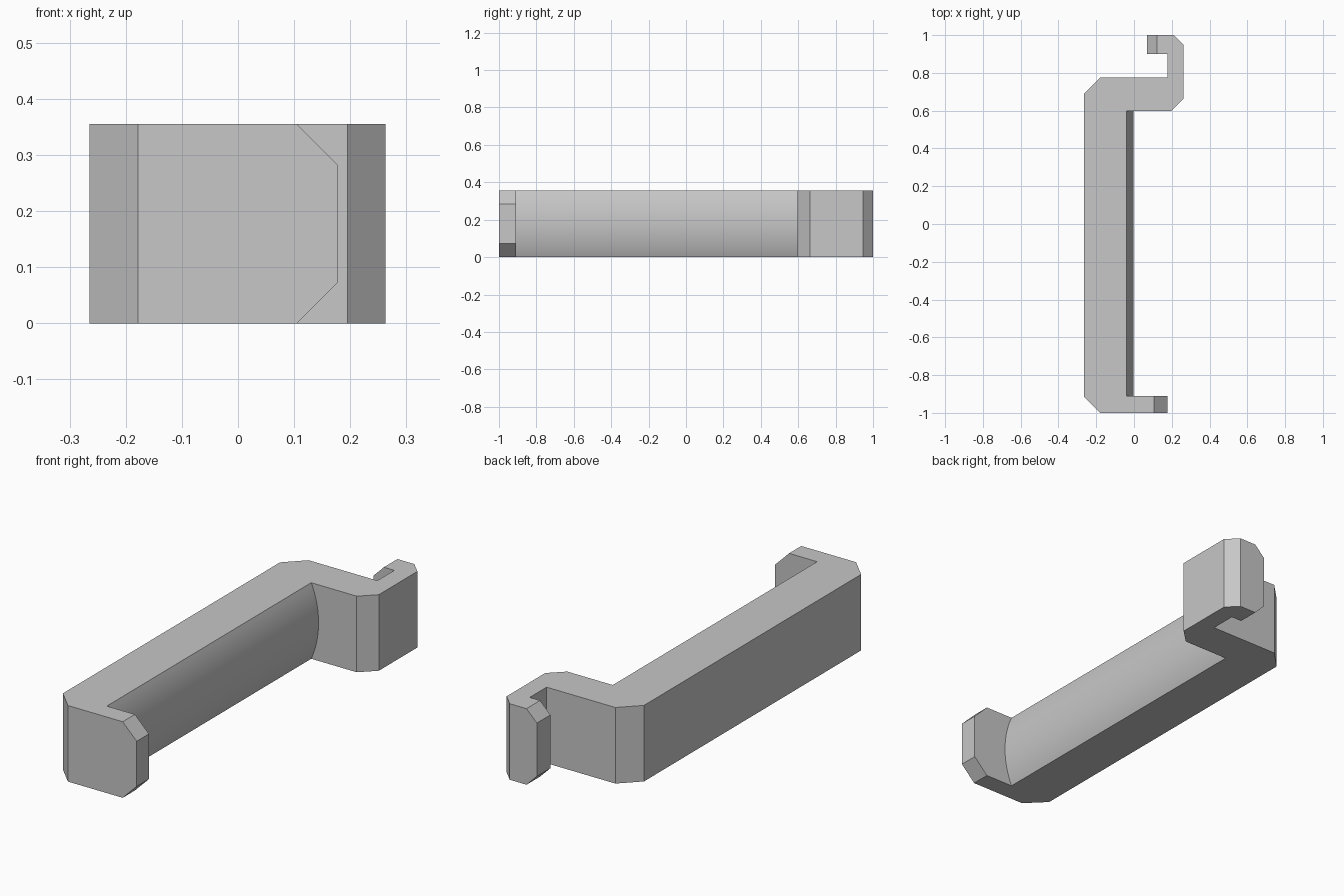
import bpy, bmesh, math

cube = bpy.data.objects.get("Cube")
if cube:
    bpy.data.objects.remove(cube, do_unlink=True)

HEIGHT = 0.355
GRIP_X, GRIP_FRONT, GRIP_BACK = -0.04, -0.91, 0.597
BULGE = 0.038
TIP_FRONT, TIP_BACK = 0.177, 0.07

# One plain grey material
grey = bpy.data.materials.new("light grey")
grey.use_nodes = True
colour = (0.57, 0.57, 0.57, 1)
grey.diffuse_color = colour
grey.node_tree.nodes["Principled BSDF"].inputs["Base Color"].default_value = colour

# Outline of the clip, seen from above
outline = [
    (-0.178, -1), (TIP_FRONT, -1), (TIP_FRONT, GRIP_FRONT),
    (GRIP_X, GRIP_FRONT), (GRIP_X, GRIP_BACK),
    (0.195, GRIP_BACK), (0.263, 0.663), (0.263, 0.947), (0.21, 1),
    (TIP_BACK, 1), (TIP_BACK, 0.9), (0.177, 0.9), (0.177, 0.775),
    (-0.178, 0.775), (-0.265, 0.688), (-0.265, -0.913),
]

bm = bmesh.new()
base = bm.faces.new([bm.verts.new((x, y, 0)) for x, y in outline])
raised = bmesh.ops.extrude_face_region(bm, geom=[base])["geom"]
bmesh.ops.translate(bm, vec=(0, 0, HEIGHT),
                    verts=[v for v in raised if isinstance(v, bmesh.types.BMVert)])
bmesh.ops.recalc_face_normals(bm, faces=bm.faces[:])


def near(a, b):
    return abs(a - b) < 1e-4


def chamfer_tip(x, size, y_test):
    """Chamfer the top and bottom edges of a hook's end face."""
    edges = [e for e in bm.edges
             if all(near(v.co.x, x) and y_test(v.co.y) for v in e.verts)
             and near(e.verts[0].co.z, e.verts[1].co.z)]
    bmesh.ops.bevel(bm, geom=edges, offset=size, offset_type='OFFSET',
                    segments=1, profile=0.5, affect='EDGES')


chamfer_tip(TIP_FRONT, 0.072, lambda y: y < -0.9)
chamfer_tip(TIP_BACK, 0.053, lambda y: y > 0.85)

# Rounded inner face: divide it along its length, then push it out to an arc
ends = [e for e in bm.edges
        if all(near(v.co.x, GRIP_X) for v in e.verts)
        and near(e.verts[0].co.y, e.verts[1].co.y)]
bmesh.ops.subdivide_edges(bm, edges=ends, cuts=23)
half = HEIGHT / 2
radius = (half ** 2 + BULGE ** 2) / (2 * BULGE)
for v in bm.verts:
    if near(v.co.x, GRIP_X):
        v.co.x += math.sqrt(radius ** 2 - (v.co.z - half) ** 2) - (radius - BULGE)

bmesh.ops.recalc_face_normals(bm, faces=bm.faces[:])
mesh = bpy.data.meshes.new("clip_body")
bm.to_mesh(mesh)
bm.free()
mesh.materials.append(grey)
clip = bpy.data.objects.new("clip_body", mesh)
bpy.context.collection.objects.link(clip)

# Smooth arc, sharp corners
bpy.ops.object.select_all(action='DESELECT')
clip.select_set(True)
bpy.context.view_layer.objects.active = clip
bpy.ops.object.shade_smooth_by_angle(angle=math.radians(25))
